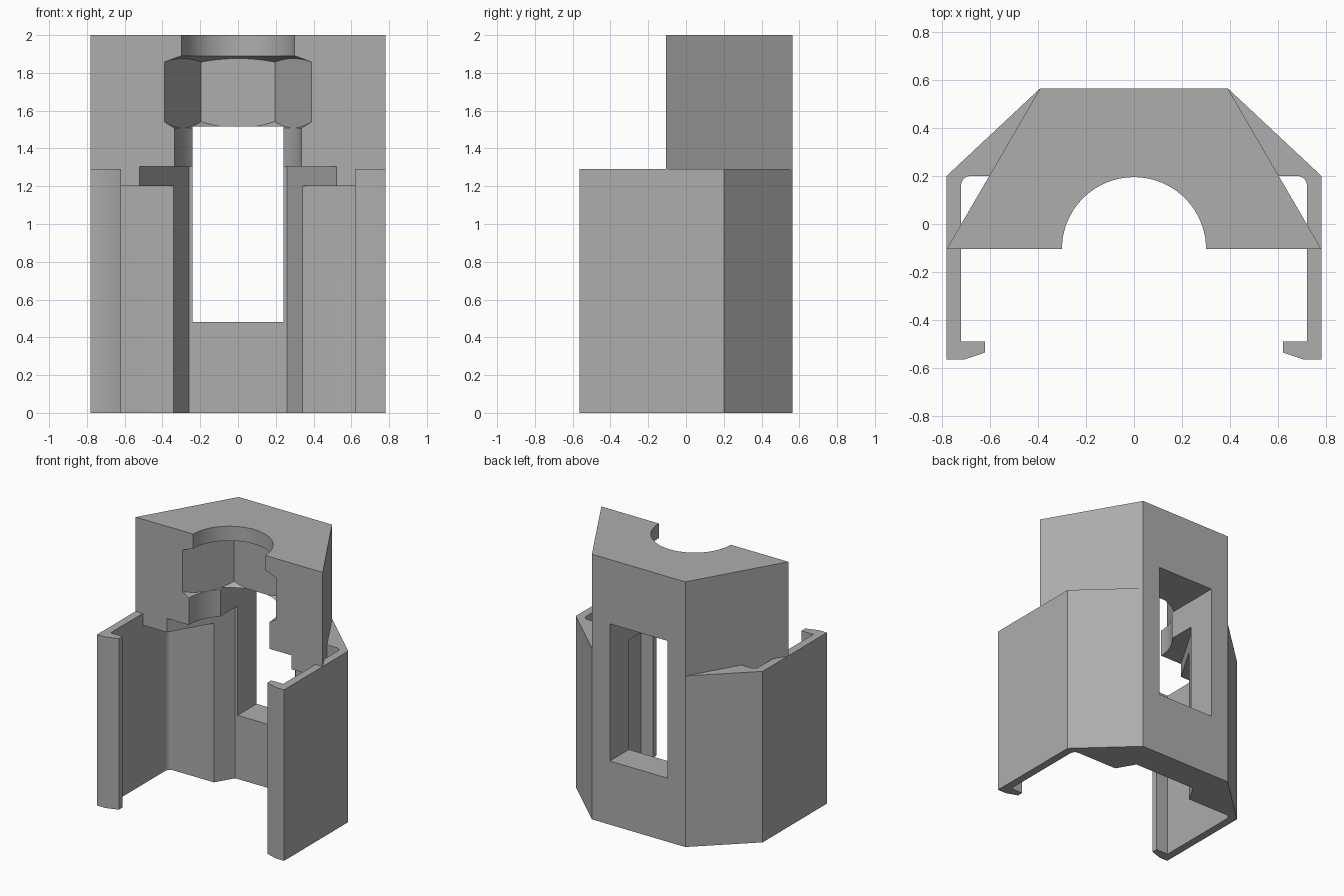
import bpy, bmesh, math

if "Cube" in bpy.data.objects:
    bpy.data.objects.remove(bpy.data.objects["Cube"], do_unlink=True)

AXIS_Y = -0.105          # front plane of the block and axis of the nut pocket

grey = bpy.data.materials.new("plain_grey")
grey.use_nodes = True
colour = (0.42, 0.42, 0.42, 1)
grey.diffuse_color = colour
grey.node_tree.nodes["Principled BSDF"].inputs["Base Color"].default_value = colour


def make_object(name, bm):
    bmesh.ops.recalc_face_normals(bm, faces=bm.faces)
    mesh = bpy.data.meshes.new(name)
    bm.to_mesh(mesh)
    bm.free()
    mesh.materials.append(grey)
    obj = bpy.data.objects.new(name, mesh)
    bpy.context.collection.objects.link(obj)
    return obj


def prism(name, outline, z0, z1):
    """Extrude a plan outline from z0 up to z1."""
    bm = bmesh.new()
    face = bm.faces.new([bm.verts.new((x, y, z0)) for x, y in outline])
    top = bmesh.ops.extrude_face_region(bm, geom=[face])["geom"]
    verts = [v for v in top if isinstance(v, bmesh.types.BMVert)]
    bmesh.ops.translate(bm, verts=verts, vec=(0, 0, z1 - z0))
    return make_object(name, bm)


def mirrored(half):
    """Close a right-hand half outline with its mirror image."""
    return half + [(-x, y) for x, y in reversed(half)]


def lathe(name, profile, steps=96):
    """Revolve a closed radius/height profile about the pocket axis."""
    bm = bmesh.new()
    rings = []
    for i in range(steps):
        a = math.tau * i / steps
        rings.append([bm.verts.new((r * math.cos(a), AXIS_Y + r * math.sin(a), z))
                      for r, z in profile])
    for i, ring in enumerate(rings):
        after = rings[(i + 1) % steps]
        for k in range(len(profile) - 1):
            bm.faces.new((ring[k], after[k], after[k + 1], ring[k + 1]))
    bm.faces.new([ring[0] for ring in rings])
    bm.faces.new([ring[-1] for ring in rings])
    return make_object(name, bm)


def combine(target, other, operation):
    """Apply an exact boolean and discard the second solid."""
    mod = target.modifiers.new(operation, "BOOLEAN")
    mod.operation = operation
    mod.solver = "EXACT"
    mod.object = other
    bpy.context.view_layer.update()
    bpy.context.view_layer.objects.active = target
    bpy.ops.object.modifier_apply(modifier=mod.name)
    bpy.data.objects.remove(other, do_unlink=True)


# Clip: side arms with hooked ends and a thick back wall
R = 0.04
fillet = [(0.72 - R + R * math.cos(a), 0.2 - R + R * math.sin(a))
          for a in (math.pi / 2 * i / 6 for i in range(7))]
clip_half = [(0.39, 0.565), (0.78, 0.2), (0.78, -0.565), (0.71, -0.565),
             (0.62, -0.535), (0.62, -0.49), (0.72, -0.49)] + fillet
body = prism("clip_bracket", mirrored(clip_half), 0, 1.29)

# Upper block, its lower end set between the arms
block = prism("upper_block", mirrored([(0.39, 0.565), (0.78, AXIS_Y)]), 1.2, 2)
combine(body, block, "UNION")

# Tapered channel up the inside of the back wall
channel = prism("channel_cutter", mirrored([(0.26, 0.338), (0.579, -0.205)]), -0.1, 1.305)
combine(body, channel, "DIFFERENCE")

# Hexagonal nut pocket with chamfered ends and round bores
pocket = lathe("pocket_cutter", [(0.337, 1.25), (0.337, 1.508), (0.41, 1.555),
                                 (0.41, 1.85), (0.3, 1.89), (0.3, 2.1)])
hexagon = prism("hexagon_cutter",
                [(0.39 * math.cos(math.tau * i / 6), AXIS_Y + 0.39 * math.sin(math.tau * i / 6))
                 for i in range(6)], 1.2, 2.2)
combine(pocket, hexagon, "INTERSECT")
combine(body, pocket, "DIFFERENCE")

# Rectangular window through the back
window = prism("window_cutter", mirrored([(0.24, 0.8), (0.24, 0.1)]), 0.48, 1.515)
combine(body, window, "DIFFERENCE")

bpy.ops.object.select_all(action="DESELECT")
body.select_set(True)
bpy.context.view_layer.objects.active = body
bpy.ops.object.shade_smooth_by_angle(angle=math.radians(20))
